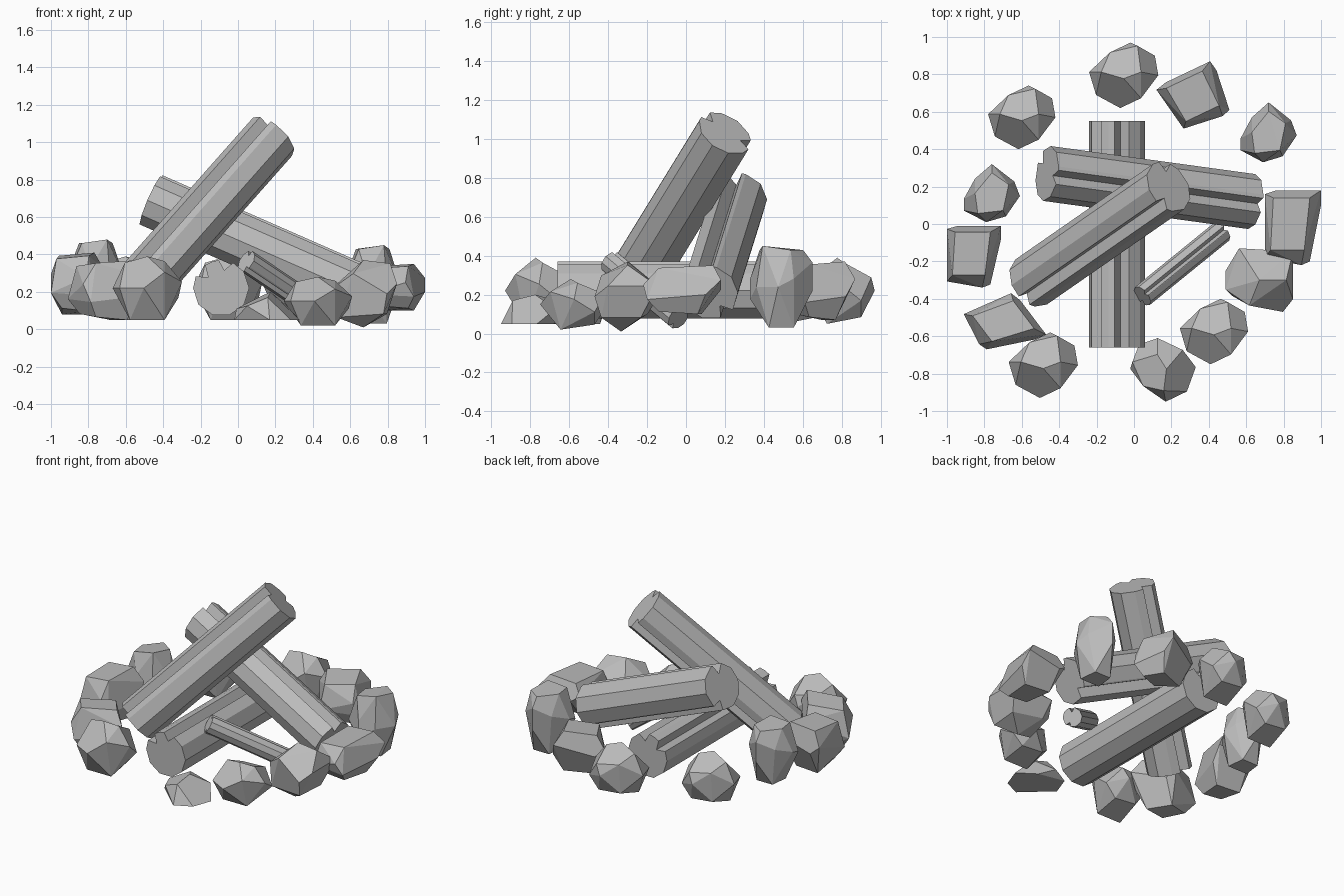
import bpy, bmesh, math
from mathutils import Vector, Matrix

cube = bpy.data.objects.get("Cube")
if cube:
    bpy.data.objects.remove(cube, do_unlink=True)

grey = bpy.data.materials.new("stone_grey")
grey.use_nodes = True
COLOR = (0.5, 0.5, 0.5, 1)
grey.diffuse_color = COLOR
grey.node_tree.nodes["Principled BSDF"].inputs["Base Color"].default_value = COLOR


def finish(bm, name):
    bmesh.ops.recalc_face_normals(bm, faces=bm.faces)
    mesh = bpy.data.meshes.new(name)
    bm.to_mesh(mesh)
    bm.free()
    mesh.materials.append(grey)
    obj = bpy.data.objects.new(name, mesh)
    bpy.context.collection.objects.link(obj)


# Log: a faceted prism between two points, with split grooves along its length
def log(name, start, end, radius, grooves, sides=10):
    start, end = Vector(start), Vector(end)
    axis = (end - start).normalized()
    side = axis.cross(Vector((0, 0, 1))).normalized()
    up = side.cross(axis)
    profile = [(360 * i / sides, radius) for i in range(sides)]
    for angle, depth in grooves:
        profile = [p for p in profile if abs(p[0] - angle) > 16]
        profile += [(angle - 15, radius), (angle, radius * (1 - depth)), (angle + 15, radius)]
    profile.sort()
    bm = bmesh.new()
    ring = []
    for angle, r in profile:
        a = math.radians(angle)
        ring.append(bm.verts.new(start + r * (math.cos(a) * side + math.sin(a) * up)))
    base = bm.faces.new(ring)
    ext = bmesh.ops.extrude_face_region(bm, geom=[base], use_keep_orig=True)
    top = [v for v in ext["geom"] if isinstance(v, bmesh.types.BMVert)]
    bmesh.ops.translate(bm, verts=top, vec=end - start)
    finish(bm, name)


# Rock shapes as hull corners in a unit box
ROUND = [(0, -.1, 1), (.5, .1, .85), (-.65, .1, .8), (-.4, .7, .5), (.4, .9, .4),
         (-1, .1, 0), (-.8, -.6, 0), (-.1, -1, 0), (.5, -.7, .5), (1, 0, .2),
         (.9, .6, -.3), (.2, 1, 0), (.5, -.4, -1), (-.5, -.4, -1), (-.4, .6, -.7),
         (.5, .6, -.8)]
TALL = [(-.5, -.7, .9), (.4, -.6, 1), (.6, .3, .9), (0, .7, .9), (-.6, 0, .9),
        (-1, -.2, .1), (-1, -.6, 0), (-.2, -1, .2), (-.2, -1, -.3), (.5, -.8, 0),
        (1, -.1, 0), (.8, .4, .2), (0, 1, .6), (0, 1, -.1), (-.6, .5, .3),
        (-.5, -.4, -1), (.5, -.4, -1), (.4, .4, -1), (-.4, .4, -1)]
SLAB = [(-.7, .8, .9), (.6, .8, 1), (.4, -.6, .9), (-.8, -.6, .8), (1, 1, .4),
        (1, .6, -.2), (.6, -.9, -.4), (.3, -1, .2), (-1, -.8, -.3), (-1, .9, .3),
        (-.6, 1, 0), (-.6, .5, -1), (.6, .4, -1), (.4, -.6, -.9), (-.6, -.6, -.8)]
LUMP = [(0, 0, 1), (.8, 0, .9), (-.6, 1, .1), (1, .9, .3), (1, -.6, .3), (.7, -1, 0),
        (-.3, -.8, .6), (-1, -.3, .1), (-1, .3, -.2), (0, -.2, -1), (-.8, -.5, -.7),
        (.7, .4, -.6), (-.5, .6, -.5), (.6, -.8, -.6)]


# Rock: a turned hull fitted to its extents and cut level at the floor height
def rock(name, shape, turn, xs, ys, zs, floor=0):
    spin = Matrix.Rotation(math.radians(turn), 3, 'Z')
    points = [spin @ Vector(p) for p in shape]
    for axis, (low, high) in enumerate((xs, ys, zs)):
        least = min(p[axis] for p in points)
        most = max(p[axis] for p in points)
        for p in points:
            p[axis] = low + (high - low) * (p[axis] - least) / (most - least)
    bm = bmesh.new()
    for p in points:
        p.z = max(p.z, floor)
        bm.verts.new(p)
    hull = bmesh.ops.convex_hull(bm, input=bm.verts)
    loose = {g for g in hull["geom_interior"] + hull["geom_unused"]
             if isinstance(g, bmesh.types.BMVert)}
    bmesh.ops.delete(bm, geom=list(loose), context='VERTS')
    bmesh.ops.dissolve_limit(bm, angle_limit=math.radians(12), verts=bm.verts, edges=bm.edges)
    finish(bm, name)


# Stacked logs
log("ground_log", (-.09, -.66, .22), (-.09, .55, .22), .15, [(80, .35), (140, .4)])
log("front_leaning_log", (-.55, -.31, .2), (.185, .2, 1.03), .147, [(65, .4), (215, .4)])
log("back_leaning_log", (.63, .12, .21), (-.465, .27, .69), .148, [(95, .45), (305, .4)])
log("small_stick", (.47, -.04, .08), (.045, -.385, .365), .062, [(90, .5), (240, .4)])

# Ring of rocks
rock("back_rock", ROUND, 0, (-.24, .13), (.62, .97), (.05, .39))
rock("back_left_slab", SLAB, 30, (.12, .51), (.51, .87), (.07, .37))
rock("back_left_rock", TALL, 0, (.57, .87), (.33, .65), (.03, .45))
rock("left_slab", SLAB, 0, (.7, 1), (-.22, .18), (.1, .35))
rock("left_rock", LUMP, 0, (.49, .85), (-.47, -.13), (.01, .37))
rock("front_left_rock", ROUND, 0, (.245, .61), (-.75, -.4), (.02, .28))
rock("front_sunken_rock", ROUND, 100, (-.02, .33), (-.95, -.61), (-.1, .2), .05)
rock("front_right_rock", ROUND, 0, (-.67, -.3), (-.93, -.58), (.05, .39))
rock("right_front_slab", SLAB, -60, (-.91, -.47), (-.67, -.37), (.05, .37))
rock("right_rock", SLAB, 0, (-1, -.71), (-.34, -.01), (.08, .41))
rock("right_tall_rock", TALL, 0, (-.91, -.61), (.01, .32), (.09, .48))
rock("back_right_rock", ROUND, 0, (-.78, -.42), (.4, .74), (.05, .39))
